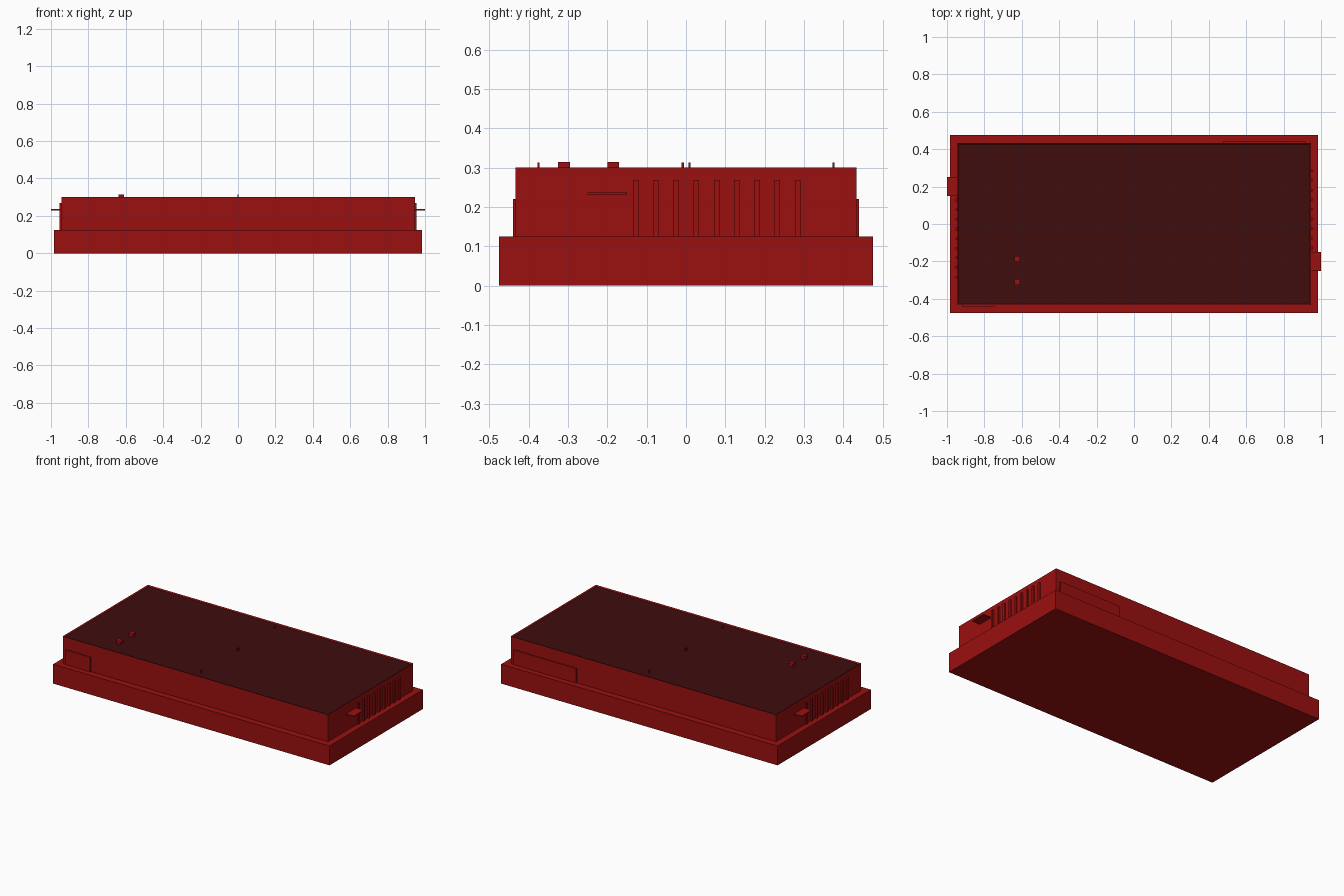
import bpy
import bmesh
from mathutils import Vector

default = bpy.data.objects.get("Cube")
if default:
    bpy.data.objects.remove(default, do_unlink=True)


def material(name, rgb):
    mat = bpy.data.materials.new(name)
    mat.use_nodes = True
    mat.diffuse_color = (*rgb, 1)
    mat.node_tree.nodes["Principled BSDF"].inputs["Base Color"].default_value = (*rgb, 1)
    return mat


red = material("red", (0.33, 0.005, 0.005))
dark = material("dark red", (0.05, 0.004, 0.004))


def box(name, low, high, mat=red):
    """Box between two opposite corners."""
    low, high = Vector(low), Vector(high)
    bm = bmesh.new()
    bmesh.ops.create_cube(bm, size=1)
    bmesh.ops.scale(bm, vec=high - low, verts=bm.verts)
    bmesh.ops.translate(bm, vec=(low + high) / 2, verts=bm.verts)
    mesh = bpy.data.meshes.new(name)
    bm.to_mesh(mesh)
    bm.free()
    mesh.materials.append(mat)
    obj = bpy.data.objects.new(name, mesh)
    bpy.context.collection.objects.link(obj)
    return obj


BASE_TOP, TOP = 0.125, 0.30

# Wide lower plinth
box("base", (-0.985, -0.475, 0), (0.985, 0.475, BASE_TOP))

# Upper housing with a shallow recess in its top
housing = box("housing", (-0.945, -0.433, BASE_TOP), (0.945, 0.433, TOP))
housing.data.materials.append(dark)
bm = bmesh.new()
bm.from_mesh(housing.data)
bm.faces.ensure_lookup_table()
lid = max(bm.faces, key=lambda f: f.calc_center_median().z)
bmesh.ops.inset_individual(bm, faces=[lid], thickness=0.01)
bmesh.ops.translate(bm, vec=(0, 0, -0.006), verts=lid.verts)
lid.material_index = 1
bm.to_mesh(housing.data)
bm.free()

# Matching ribs and tabs on both ends, turned half round
for side, s in (("left", 1), ("right", -1)):
    for i in range(9):
        y = s * (-0.128 + i * 0.0515)
        x = sorted((s * 0.94, s * 0.955))
        box(f"{side}_vent_rib_{i + 1}", (x[0], y - 0.007, BASE_TOP), (x[1], y + 0.007, 0.268))
    x = sorted((s * 0.94, s))
    y = sorted((s * -0.25, s * -0.15))
    box(f"{side}_tab", (x[0], y[0], 0.23), (x[1], y[1], 0.236))

# Raised panels on the long sides
box("front_panel", (-0.92, -0.44, BASE_TOP), (-0.745, -0.43, 0.22))
box("back_panel", (0.475, 0.43, BASE_TOP), (0.92, 0.44, 0.22))

# Square buttons and tiny pins on the top
for i, y in enumerate((-0.31, -0.185)):
    box(f"button_{i + 1}", (-0.64, y - 0.015, 0.29), (-0.61, y + 0.015, 0.314))
for i, y in enumerate((-0.375, -0.008, 0.009, 0.375)):
    box(f"pin_{i + 1}", (-0.003, y - 0.003, 0.29), (0.003, y + 0.003, 0.313))
